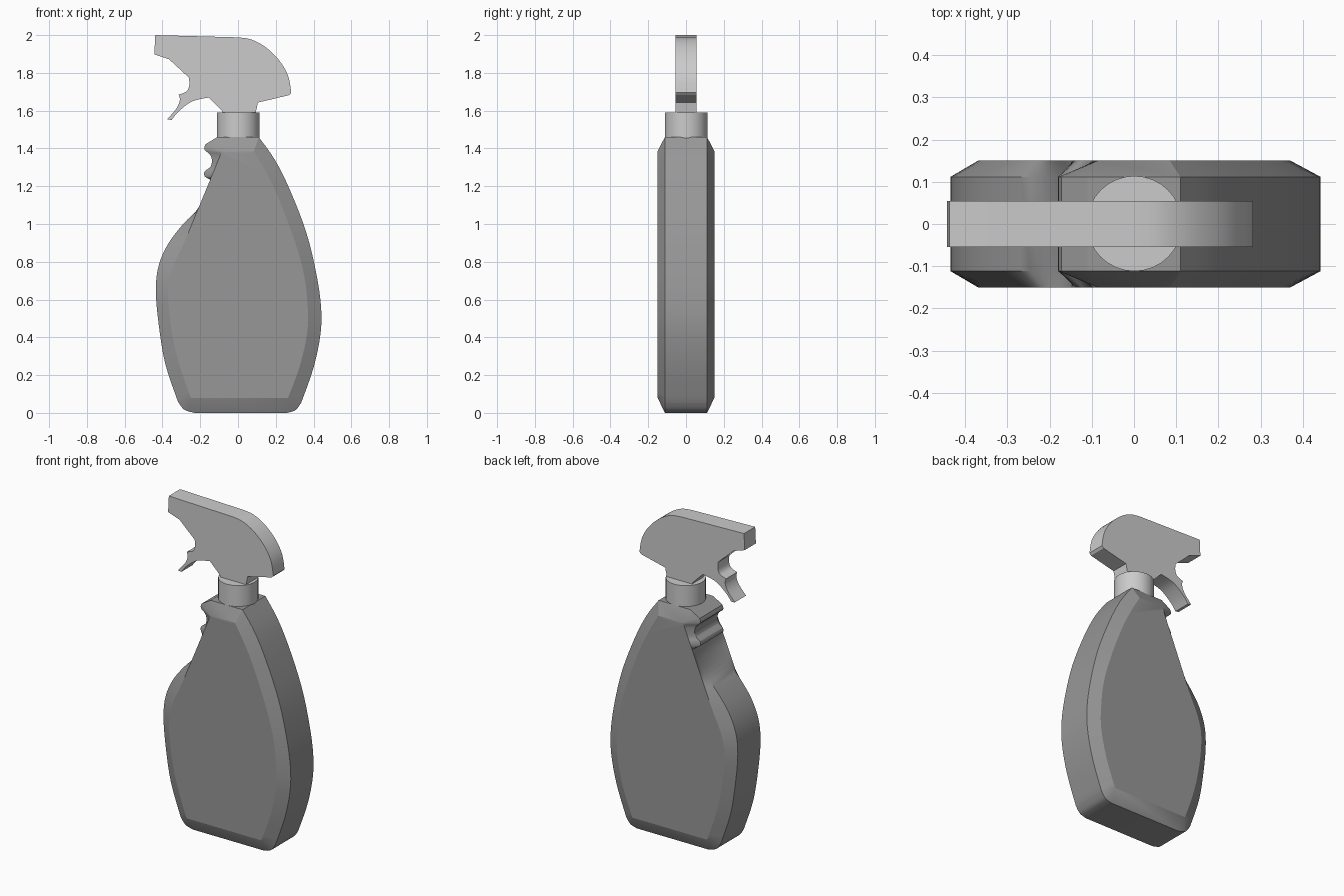
import bpy, bmesh, math


def spline(keys, n=4):
    """Smooth curve through key points of any dimension (Catmull-Rom)."""
    out = []
    for i in range(len(keys) - 1):
        a, b = keys[max(i - 1, 0)], keys[i]
        c, d = keys[i + 1], keys[min(i + 2, len(keys) - 1)]
        for s in range(n):
            t = s / n
            out.append(tuple(
                0.5 * (2 * q + (r - p) * t + (2 * p - 5 * q + 4 * r - w) * t * t
                       + (3 * q - p - 3 * r + w) * t ** 3)
                for p, q, r, w in zip(a, b, c, d)))
    return out + [tuple(keys[-1])]


def loft(name, rings, angle):
    """Join (y, [(x, z), ...]) outlines from front to back and cap the ends."""
    bm = bmesh.new()
    loops = [[bm.verts.new((x, y, z)) for x, z in pts] for y, pts in rings]
    n = len(loops[0])
    for a, b in zip(loops, loops[1:]):
        for i in range(n):
            j = (i + 1) % n
            bm.faces.new((a[i], a[j], b[j], b[i]))
    bm.faces.new(loops[0])
    bm.faces.new(loops[-1])
    bmesh.ops.remove_doubles(bm, verts=bm.verts, dist=0.0005)
    bmesh.ops.recalc_face_normals(bm, faces=bm.faces)
    mesh = bpy.data.meshes.new(name)
    bm.to_mesh(mesh)
    bm.free()
    obj = bpy.data.objects.new(name, mesh)
    bpy.context.collection.objects.link(obj)
    smooth(obj, angle)
    return obj


def smooth(obj, angle):
    bpy.ops.object.select_all(action='DESELECT')
    obj.select_set(True)
    bpy.context.view_layer.objects.active = obj
    bpy.ops.object.shade_smooth_by_angle(angle=math.radians(angle))


# Bottle: each row pairs a rim point (x, z) with a front-face point (x, z)
right_side = spline([
    (0.335, 0.055, 0.265, 0.08), (0.40, 0.24, 0.328, 0.25),
    (0.437, 0.42, 0.367, 0.43), (0.439, 0.57, 0.368, 0.57),
    (0.412, 0.75, 0.347, 0.745), (0.36, 0.96, 0.29, 0.94),
    (0.275, 1.18, 0.205, 1.16), (0.195, 1.34, 0.14, 1.29),
    (0.11, 1.46, 0.085, 1.385)])
finger_grip = spline([
    (-0.172, 1.422, -0.085, 1.385), (-0.178, 1.395, -0.087, 1.38),
    (-0.148, 1.367, -0.093, 1.365), (-0.138, 1.335, -0.106, 1.335),
    (-0.146, 1.302, -0.119, 1.302), (-0.175, 1.28, -0.128, 1.28),
    (-0.177, 1.253, -0.14, 1.253), (-0.146, 1.235, -0.147, 1.235)], 3)
left_side = spline([
    (-0.146, 1.235, -0.147, 1.235), (-0.16, 1.17, -0.174, 1.17),
    (-0.207, 1.085, -0.207, 1.09), (-0.29, 1.00, -0.244, 1.00),
    (-0.37, 0.895, -0.29, 0.89), (-0.42, 0.78, -0.345, 0.77),
    (-0.435, 0.65, -0.37, 0.65), (-0.42, 0.47, -0.357, 0.47),
    (-0.385, 0.26, -0.315, 0.27), (-0.318, 0.06, -0.25, 0.08)])
left_corner = spline([(-0.318, 0.06), (-0.285, 0.017), (-0.23, 0.0)])
right_corner = spline([(0.26, 0.0), (0.305, 0.015), (0.335, 0.055)])

rows = right_side + [(-0.11, 1.46, -0.085, 1.385)] + finger_grip + left_side[1:]
rows += [(x, z, -0.25, 0.08) for x, z in left_corner[1:]]
rows += [(x, z, 0.265, 0.08) for x, z in right_corner[:-1]]
rim = [r[:2] for r in rows]
face = [r[2:] for r in rows]
bottle = loft("bottle", [(-0.15, face), (-0.112, rim), (0.112, rim), (0.15, face)], 22)
dark = bpy.data.materials.new("dark_grey")
dark.diffuse_color = (0.31, 0.31, 0.31, 1)
bottle.data.materials.append(dark)

# Collar
bpy.ops.mesh.primitive_cylinder_add(vertices=32, radius=0.113, depth=0.14,
                                    location=(0.001, 0.001, 1.52))
collar = bpy.context.object
collar.name = "collar"
smooth(collar, 30)

# Spray head: nozzle, rounded back and stem in one profile
dome = spline([(0.0, 1.988), (0.07, 1.977), (0.145, 1.937), (0.217, 1.868),
               (0.265, 1.785), (0.282, 1.695)])
head = [(-0.438, 2.0)] + dome + [
    (0.27, 1.682), (0.105, 1.643), (0.09, 1.57), (-0.07, 1.57), (-0.085, 1.6),
    (-0.165, 1.68), (-0.26, 1.775), (-0.365, 1.872), (-0.443, 1.898)]
loft("spray_head", [(-0.055, head), (0.055, head)], 30)

# Trigger
front_edge = spline([(-0.26, 1.775), (-0.258, 1.735), (-0.272, 1.702),
                     (-0.314, 1.685)])
finger_curve = spline([(-0.314, 1.685), (-0.308, 1.655), (-0.327, 1.61),
                       (-0.375, 1.555)])
back_edge = spline([(-0.352, 1.55), (-0.315, 1.595), (-0.245, 1.648),
                    (-0.165, 1.668)])
trigger = front_edge + finger_curve[1:] + back_edge + [(-0.15, 1.67)]
loft("trigger", [(-0.055, trigger), (0.055, trigger)], 30)
